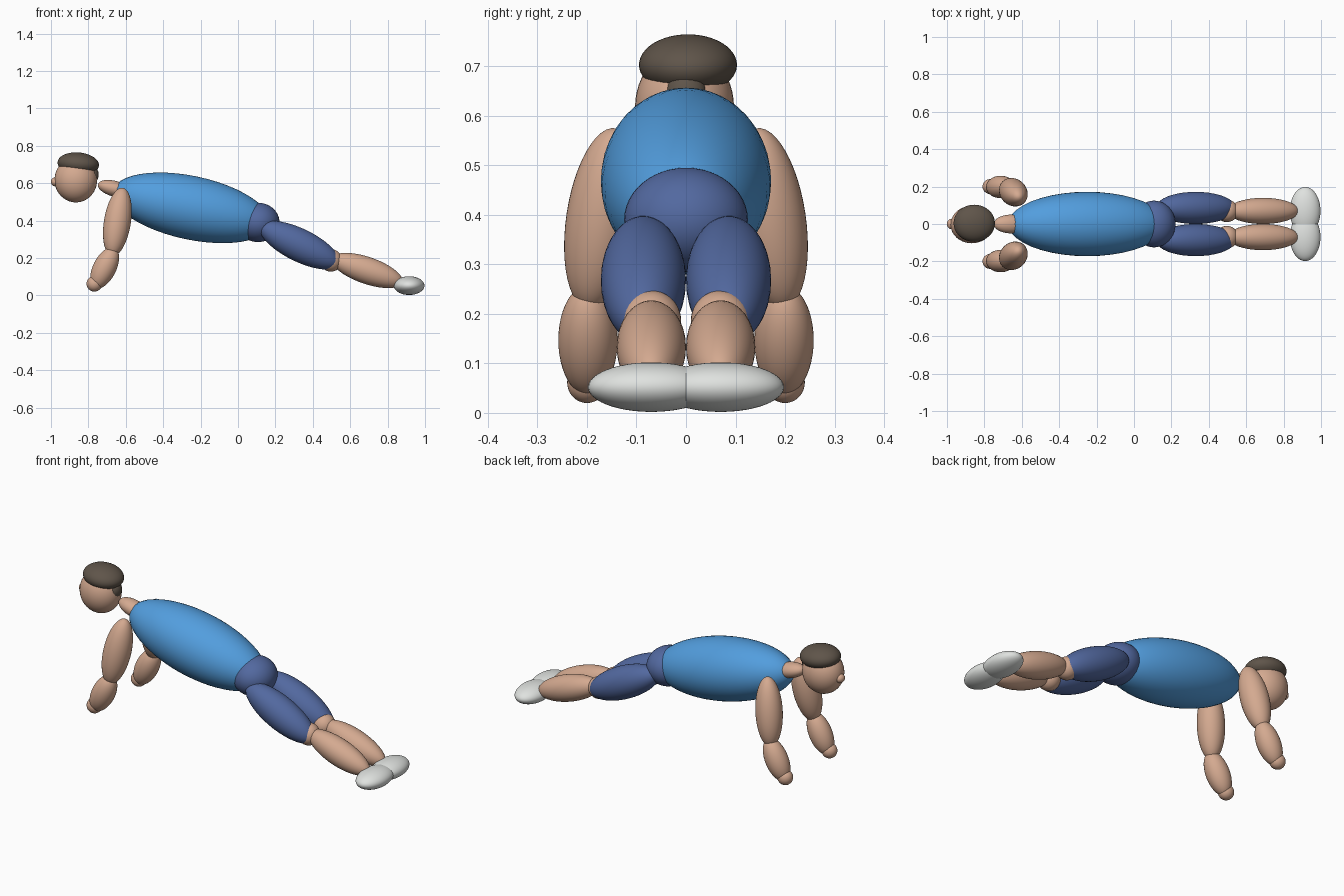
import bpy
from math import radians
from mathutils import Vector

cube = bpy.data.objects.get("Cube")
if cube:
    bpy.data.objects.remove(cube, do_unlink=True)


def make_material(name, rgb):
    mat = bpy.data.materials.new(name)
    mat.use_nodes = True
    mat.diffuse_color = (*rgb, 1)
    mat.node_tree.nodes["Principled BSDF"].inputs["Base Color"].default_value = (*rgb, 1)
    return mat


skin = make_material("skin", (0.66, 0.40, 0.28))
shirt = make_material("blue shirt", (0.085, 0.34, 0.73))
shorts = make_material("navy shorts", (0.085, 0.14, 0.35))
hair_brown = make_material("brown hair", (0.115, 0.09, 0.068))
shoe_white = make_material("white shoe", (0.74, 0.76, 0.74))


def ellipsoid(name, mat, center, radii, pitch=0, axis=None):
    """Smooth ellipsoid, tipped about y by pitch or with its z along axis."""
    bpy.ops.mesh.primitive_uv_sphere_add(segments=40, ring_count=24, location=center)
    obj = bpy.context.object
    obj.name = name
    obj.scale = radii
    if axis:
        obj.rotation_euler = Vector(axis).to_track_quat("Z", "Y").to_euler()
    else:
        obj.rotation_euler = (0, radians(pitch), 0)
    obj.data.materials.append(mat)
    bpy.ops.object.shade_smooth()
    return obj


# Torso, hips and neck
ellipsoid("torso", shirt, (-0.25, 0, 0.468), (0.43, 0.172, 0.17), 12)
ellipsoid("hips", shorts, (0.107, 0, 0.39), (0.115, 0.125, 0.105))
ellipsoid("neck", skin, (-0.66, 0, 0.57), (0.092, 0.05, 0.042), 15)

# Head
ellipsoid("head", skin, (-0.867, -0.003, 0.617), (0.114, 0.1, 0.12))
ellipsoid("nose", skin, (-0.977, 0, 0.607), (0.023, 0.028, 0.024))
ellipsoid("hair_cap", hair_brown, (-0.854, 0.004, 0.703), (0.111, 0.099, 0.061), 5)
ellipsoid("hair_back", hair_brown, (-0.778, 0, 0.645), (0.033, 0.041, 0.045))

# Limbs on both sides
for side, s in (("left", 1), ("right", -1)):
    # Arm
    ellipsoid(side + "_upper_arm", skin, (-0.645, 0.17 * s, 0.392),
              (0.071, 0.073, 0.187), axis=(0.16, -0.15 * s, 1))
    ellipsoid(side + "_forearm", skin, (-0.713, 0.198 * s, 0.147),
              (0.06, 0.062, 0.12), axis=(0.5, 0, 1))
    ellipsoid(side + "_hand", skin, (-0.768, 0.2 * s, 0.062), (0.042, 0.04, 0.042))
    # Leg
    ellipsoid(side + "_thigh", shorts, (0.33, 0.086 * s, 0.268), (0.235, 0.086, 0.088), 26)
    ellipsoid(side + "_knee", skin, (0.497, 0.07 * s, 0.187), (0.06, 0.06, 0.06))
    ellipsoid(side + "_shin", skin, (0.69, 0.07 * s, 0.133), (0.2, 0.07, 0.072), 19)
    ellipsoid(side + "_shoe", shoe_white, (0.915, 0.07 * s, 0.052), (0.082, 0.128, 0.05))
